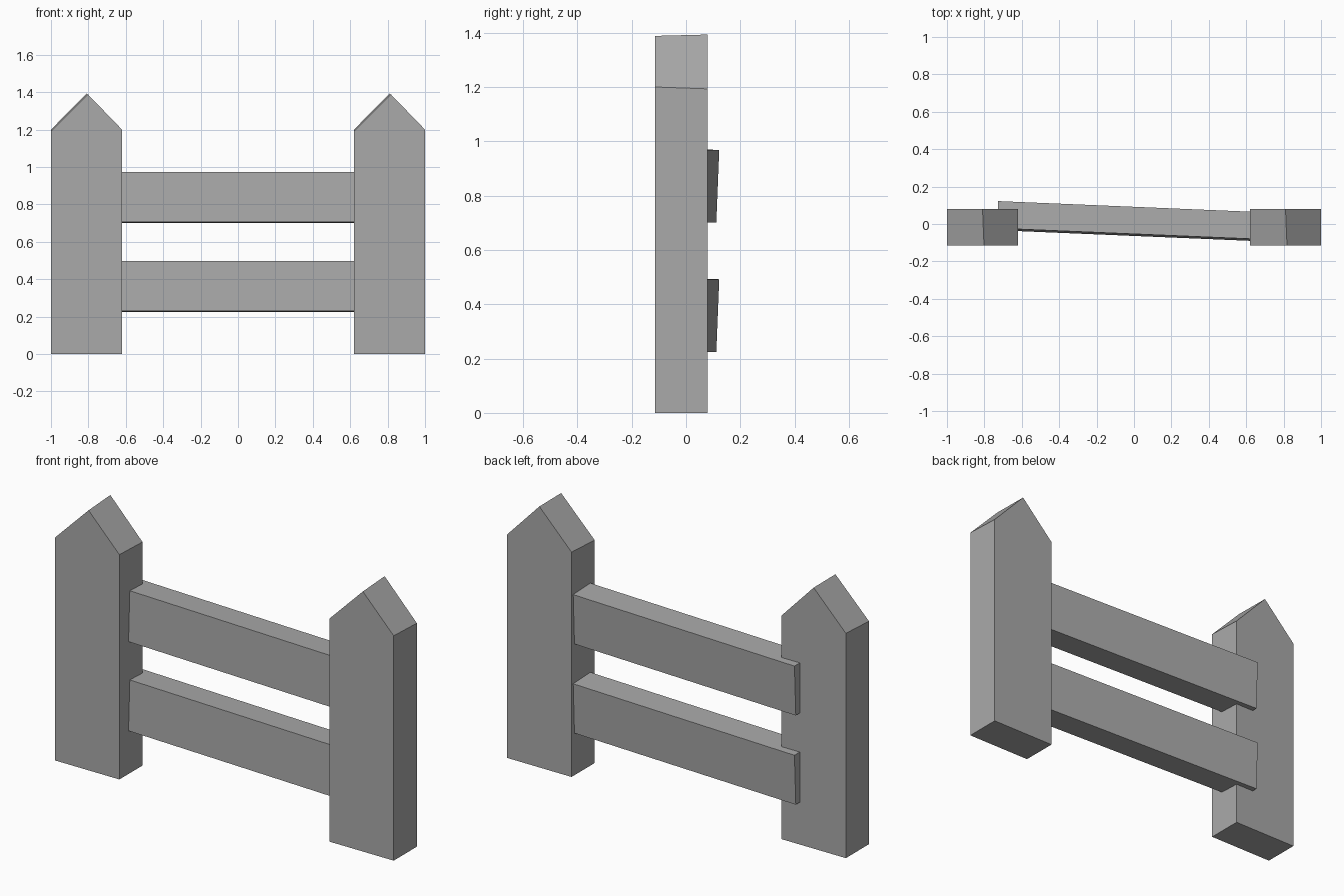
import bpy
import bmesh
from math import radians
from mathutils import Matrix

cube = bpy.data.objects.get("Cube")
if cube:
    bpy.data.objects.remove(cube, do_unlink=True)

grey = bpy.data.materials.new("plain grey")
grey.use_nodes = True
colour = (0.4, 0.4, 0.4, 1)
grey.diffuse_color = colour
grey.node_tree.nodes["Principled BSDF"].inputs["Base Color"].default_value = colour


def add_object(name, bm):
    bmesh.ops.recalc_face_normals(bm, faces=bm.faces)
    mesh = bpy.data.meshes.new(name)
    bm.to_mesh(mesh)
    bm.free()
    mesh.materials.append(grey)
    obj = bpy.data.objects.new(name, mesh)
    bpy.context.collection.objects.link(obj)
    return obj


# Pointed post: front and back outlines with a slightly skewed ridge
def add_post(name, x):
    half = 0.19
    front = [(-half, 0), (half, 0), (half, 1.2), (0.008, 1.388), (-half, 1.19)]
    back = [(-half, 0), (half, 0), (half, 1.193), (0, 1.393), (-half, 1.2)]
    bm = bmesh.new()
    rings = [[bm.verts.new((x + px, y, pz)) for px, pz in outline]
             for outline, y in ((front, -0.115), (back, 0.08))]
    for ring in rings:
        bm.faces.new(ring)
    for i in range(len(front)):
        j = (i + 1) % len(front)
        bm.faces.new((rings[0][i], rings[0][j], rings[1][j], rings[1][i]))
    return add_object(name, bm)


# Rail: plank swung a little around z and leaning back
def add_rail(name, z):
    bm = bmesh.new()
    matrix = (Matrix.Translation((0, 0.014, z))
              @ Matrix.Rotation(radians(-2.4), 4, "Z")
              @ Matrix.Rotation(radians(-2.3), 4, "X")
              @ Matrix.Diagonal((1.46, 0.145, 0.268, 1)))
    bmesh.ops.create_cube(bm, size=1, matrix=matrix)
    return add_object(name, bm)


add_post("right_post", -0.81)
add_post("left_post", 0.81)
add_rail("lower_rail", 0.361)
add_rail("upper_rail", 0.837)
